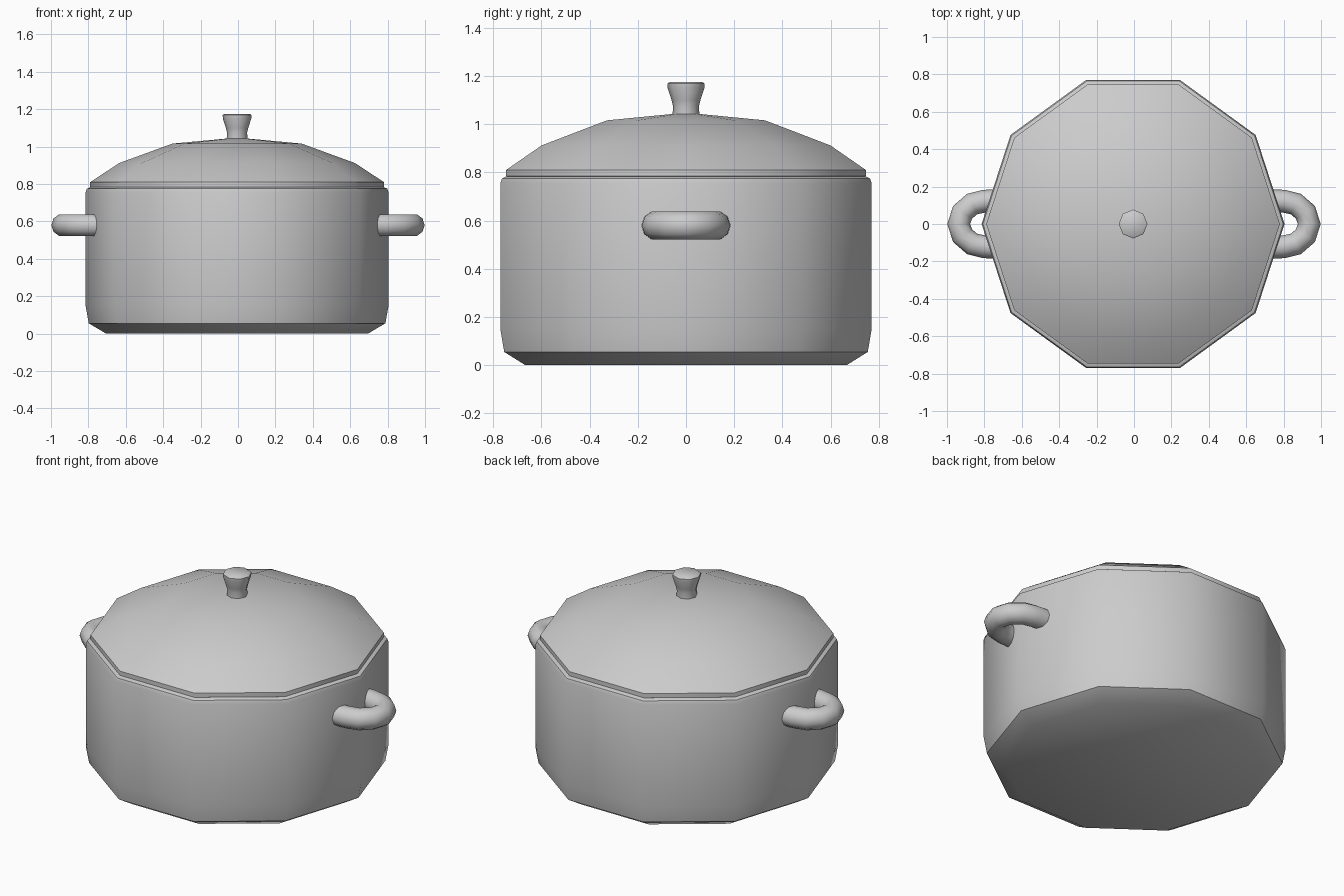
import bpy, bmesh
from math import cos, sin, pi, radians

if "Cube" in bpy.data.objects:
    bpy.data.objects.remove(bpy.data.objects["Cube"])

CX = -0.005  # slight offset of the pot axis between the handles


def smooth(ob, angle):
    bpy.ops.object.select_all(action='DESELECT')
    ob.select_set(True)
    bpy.context.view_layer.objects.active = ob
    bpy.ops.object.shade_smooth_by_angle(angle=radians(angle))


def lathe(name, profile, sides, angle=40):
    """Closed solid of revolution; a radius of 0 makes a single pole vertex."""
    bm = bmesh.new()
    rings = []
    for r, z in profile:
        n = sides if r > 0 else 1
        rings.append([bm.verts.new((CX + r * cos(2 * pi * i / sides),
                                    r * sin(2 * pi * i / sides), z)) for i in range(n)])
    for a, b in zip(rings, rings[1:]):
        for i in range(sides):
            j = (i + 1) % sides
            if len(b) == 1:
                bm.faces.new((a[i], a[j], b[0]))
            else:
                bm.faces.new((a[i], a[j], b[j], b[i]))
    bm.faces.new(rings[0][::-1])
    if len(rings[-1]) > 1:
        bm.faces.new(rings[-1])
    me = bpy.data.meshes.new(name)
    bm.to_mesh(me)
    bm.free()
    ob = bpy.data.objects.new(name, me)
    bpy.context.collection.objects.link(ob)
    smooth(ob, angle)


def handle(name, side):
    """Tube bent into a loop, its ends buried in the pot wall."""
    half = [(0.72, 0.125), (0.80, 0.122), (0.865, 0.107), (0.917, 0.062)]
    path = half + [(0.937, 0)] + [(x, -y) for x, y in reversed(half)]
    cu = bpy.data.curves.new(name, 'CURVE')
    cu.dimensions = '3D'
    cu.bevel_depth = 0.061
    cu.bevel_resolution = 3
    cu.use_fill_caps = True
    sp = cu.splines.new('POLY')
    sp.points.add(len(path) - 1)
    for p, (x, y) in zip(sp.points, path):
        p.co = (side * x, side * y, 0.58, 1)
    sp.use_smooth = True
    ob = bpy.data.objects.new(name, cu)
    bpy.context.collection.objects.link(ob)
    bpy.ops.object.select_all(action='DESELECT')
    ob.select_set(True)
    bpy.context.view_layer.objects.active = ob
    bpy.ops.object.convert(target='MESH')
    smooth(bpy.context.object, 50)


# Ten-sided pot with bevelled foot and rim
lathe("pot_body", [(0.70, 0), (0.793, 0.055), (0.81, 0.15), (0.81, 0.755),
                   (0.803, 0.775), (0.785, 0.783)], 10)
# Domed lid with a short vertical rim
lathe("lid", [(0.77, 0.778), (0.785, 0.785), (0.785, 0.81), (0.63, 0.912),
              (0.345, 1.016), (0, 1.048)], 10)
# Flared eight-sided knob
lathe("lid_knob", [(0.056, 1.03), (0.054, 1.075), (0.06, 1.10), (0.076, 1.15),
                   (0.077, 1.168), (0.068, 1.175)], 8, 50)
# Side handles
for side, label in ((1, "right"), (-1, "left")):
    handle(label + "_handle", side)
